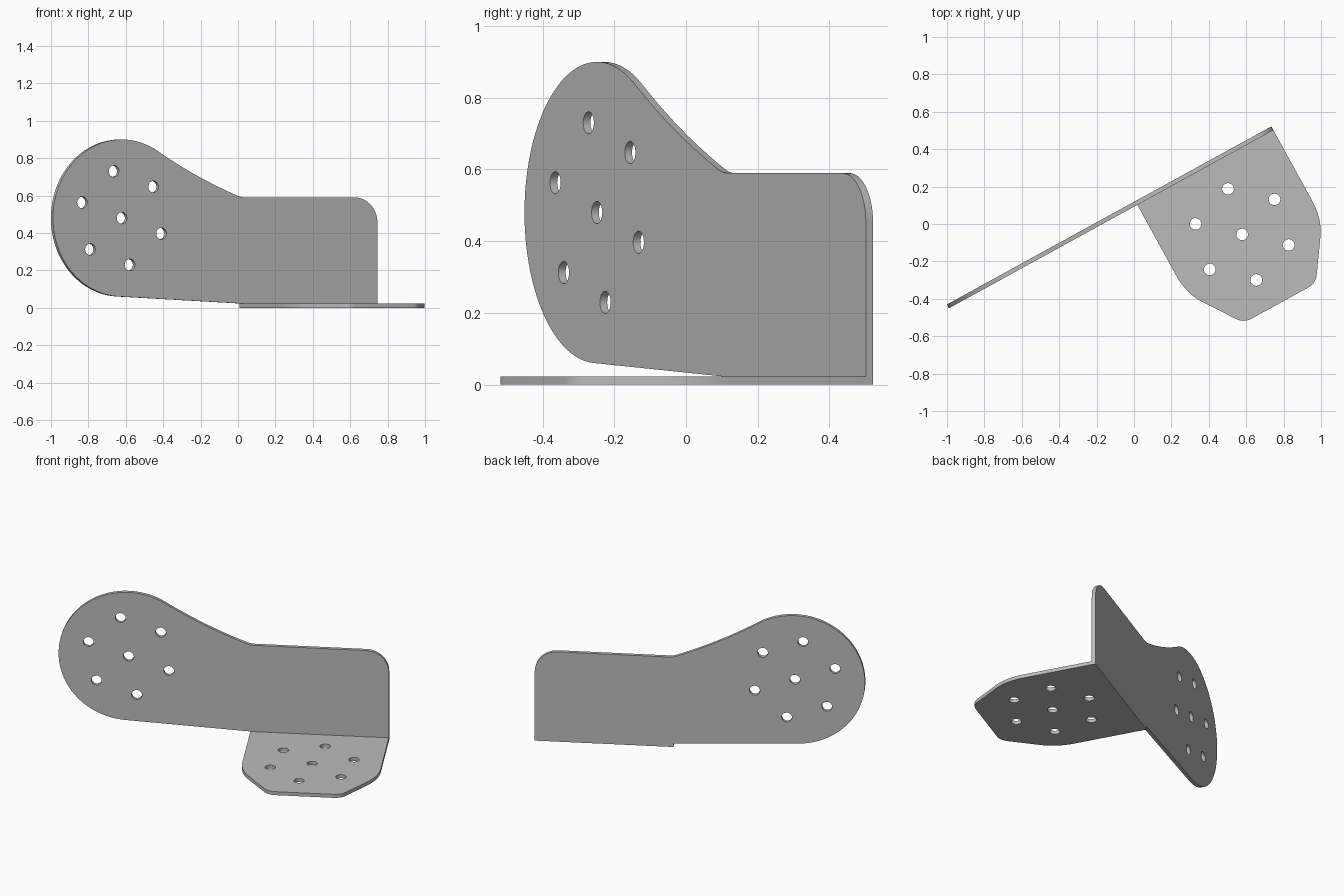
import bpy, bmesh
from math import sin, cos, radians
from mathutils import Matrix, Vector

if "Cube" in bpy.data.objects:
    bpy.data.objects.remove(bpy.data.objects["Cube"])

TURN = radians(28.75)      # heading of the upright plate
THICK = 0.023
BACK = 0.104               # distance of the plate's rear face from the centre
LEFT, RIGHT = 0.065, 0.895 # ends of the fold, measured along the plate

steel = bpy.data.materials.new("grey steel")
steel.use_nodes = True
GREY = (0.5, 0.5, 0.5, 1)
steel.diffuse_color = GREY
steel.node_tree.nodes["Principled BSDF"].inputs["Base Color"].default_value = GREY


def arc(cx, cy, r, a0, a1, n):
    angles = [radians(a0 + (a1 - a0) * i / n) for i in range(n + 1)]
    return [Vector((cx + r * cos(a), cy + r * sin(a))) for a in angles]


def bend(p0, p1, p2, n=10):
    p0, p1, p2 = Vector(p0), Vector(p1), Vector(p2)
    ts = [i / n for i in range(n + 1)]
    return [p0 * (1 - t) ** 2 + p1 * 2 * t * (1 - t) + p2 * t * t for t in ts]


def hole_pattern(cx, cy, start):
    """One centre hole with a ring of six around it."""
    centres = [Vector((cx, cy))] + arc(cx, cy, 0.255, start, start + 300, 5)
    return [arc(p.x, p.y, 0.031, 0, 348.75, 31) for p in centres]


def sheet(name, loops, matrix):
    """Filled outline with holes, given the sheet thickness."""
    curve = bpy.data.curves.new(name + "_outline", "CURVE")
    curve.dimensions = "2D"
    curve.fill_mode = "BOTH"
    curve.extrude = THICK / 2
    for pts in loops:
        spline = curve.splines.new("POLY")
        spline.points.add(len(pts) - 1)
        for point, p in zip(spline.points, pts):
            point.co = (p[0], p[1], 0, 1)
        spline.use_cyclic_u = True
    temp = bpy.data.objects.new(name + "_outline", curve)
    bpy.context.collection.objects.link(temp)
    bpy.context.view_layer.update()
    mesh = bpy.data.meshes.new_from_object(temp)
    bpy.data.objects.remove(temp)
    bm = bmesh.new()
    bm.from_mesh(mesh)
    bmesh.ops.remove_doubles(bm, verts=bm.verts, dist=1e-5)
    bmesh.ops.transform(bm, matrix=matrix, verts=bm.verts)
    bmesh.ops.recalc_face_normals(bm, faces=bm.faces)
    bm.to_mesh(mesh)
    bm.free()
    mesh.name = name
    mesh.materials.clear()
    mesh.materials.append(steel)
    obj = bpy.data.objects.new(name, mesh)
    bpy.context.collection.objects.link(obj)
    bpy.ops.object.select_all(action="DESELECT")
    obj.select_set(True)
    bpy.context.view_layer.objects.active = obj
    bpy.ops.object.shade_smooth_by_angle(angle=radians(30))


# Upright plate: round head, concave neck, square body with one rounded corner
HEAD = (-0.664, 0.48)
head = arc(*HEAD, 0.42, 267.3, 58.6, 56)
neck = bend(head[-1], (-0.213, 0.696), (0.045, 0.598), 16)[1:]
shoulder = bend(neck[-1], (0.066, 0.59), (0.095, 0.59), 5)[1:]
corner = arc(RIGHT - 0.137, 0.453, 0.137, 90, 0, 14)
upright = head + neck + shoulder + corner + [(RIGHT, THICK), (LEFT, THICK)]
stand = Matrix.Rotation(TURN, 4, "Z") @ Matrix.Translation((0, THICK / 2 - BACK, 0)) \
    @ Matrix.Rotation(radians(90), 4, "X")
stand = Matrix.Rotation(TURN, 4, "Z") @ Matrix.Translation((0, BACK - THICK / 2, 0)) \
    @ Matrix.Rotation(radians(90), 4, "X")
sheet("upright_plate", [upright] + hole_pattern(*HEAD, 41), stand)

# Foot plate: symmetric tapered flange folded out from the bottom edge
MID = (LEFT + RIGHT) / 2
HALF = (RIGHT - LEFT) / 2
side = [Vector((HALF, BACK))]
side += bend((HALF, -0.35), (HALF, -0.455), (0.364, -0.535))
side += bend((0.249, -0.703), (0.22, -0.746), (0.173, -0.746), 8)
foot = [(MID + p.x, p.y) for p in side] + [(MID - p.x, p.y) for p in reversed(side)]
lay = Matrix.Rotation(TURN, 4, "Z") @ Matrix.Translation((0, 0, THICK / 2))
sheet("foot_plate", [foot] + hole_pattern(MID, -0.327, 18.5), lay)
